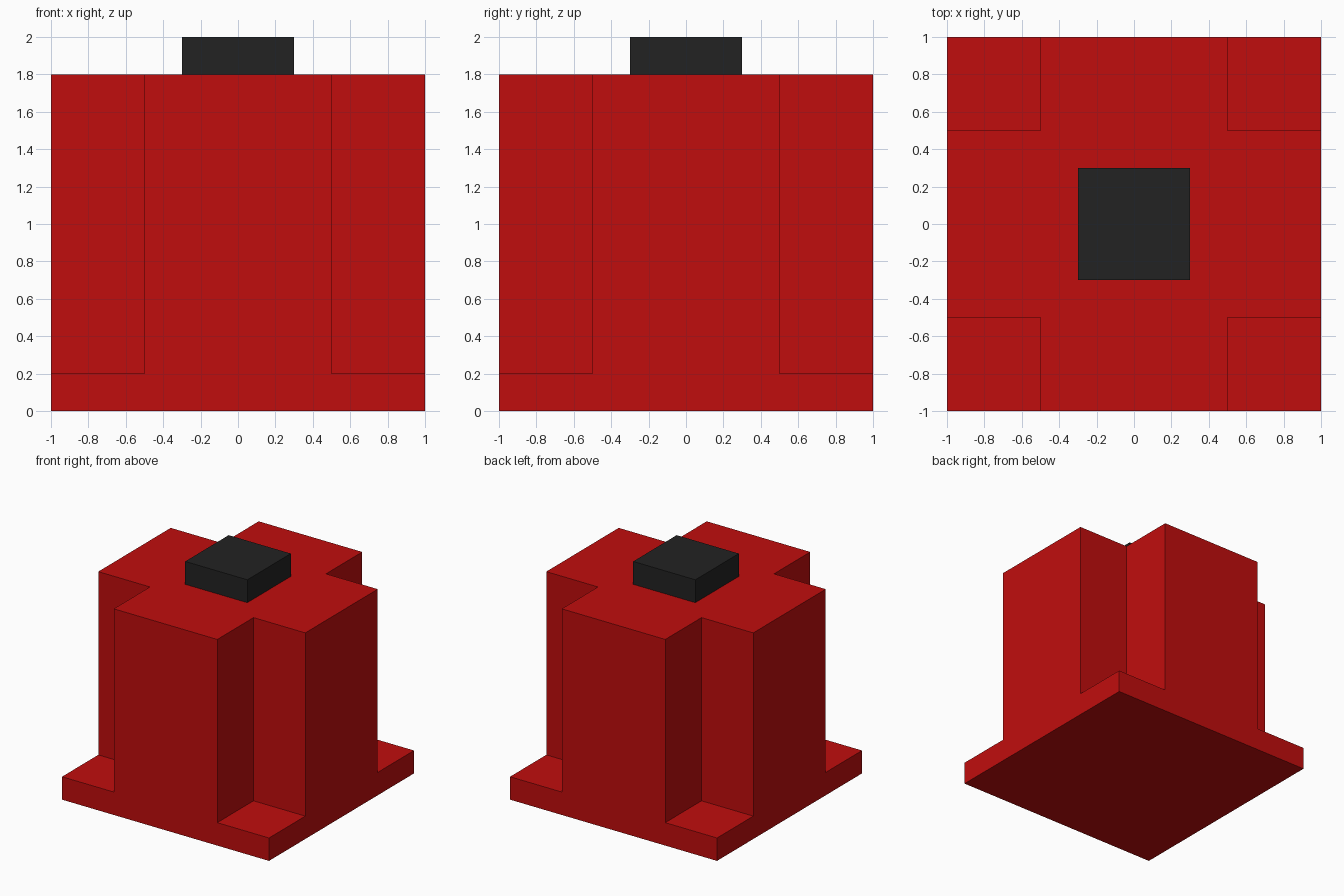
import bpy
import bmesh

cube = bpy.data.objects.get("Cube")
if cube:
    bpy.data.objects.remove(cube, do_unlink=True)


def make_material(name, rgb):
    mat = bpy.data.materials.new(name)
    mat.use_nodes = True
    color = (*rgb, 1.0)
    mat.diffuse_color = color
    mat.node_tree.nodes["Principled BSDF"].inputs["Base Color"].default_value = color
    return mat


def add_object(name, bm, mat):
    bmesh.ops.recalc_face_normals(bm, faces=bm.faces[:])
    mesh = bpy.data.meshes.new(name)
    bm.to_mesh(mesh)
    bm.free()
    mesh.materials.append(mat)
    obj = bpy.data.objects.new(name, mesh)
    bpy.context.collection.objects.link(obj)
    return obj


def raise_faces(bm, faces, height):
    """Extrude faces upward as one region and return the new top faces."""
    geom = bmesh.ops.extrude_face_region(bm, geom=faces)["geom"]
    verts = [g for g in geom if isinstance(g, bmesh.types.BMVert)]
    bmesh.ops.translate(bm, verts=verts, vec=(0, 0, height))
    return [g for g in geom if isinstance(g, bmesh.types.BMFace)]


red = make_material("red", (0.527, 0.004, 0.004))
black = make_material("black", (0.016, 0.016, 0.016))

BASE, BODY_TOP, TOP = 0.2, 1.8, 2.0
ARM = 0.5    # half width of the cross arms
KNOB = 0.3   # half width of the top block

# Body: square base slab with a cross-shaped column rising from it
bm = bmesh.new()
bmesh.ops.create_grid(bm, x_segments=3, y_segments=3, size=1.0)
for v in bm.verts:
    for i in (0, 1):
        if abs(v.co[i]) < 0.9:
            v.co[i] = ARM if v.co[i] > 0 else -ARM
bottom = bm.faces[:]
slab_top = raise_faces(bm, bottom, BASE)
# The grid's first faces stay behind only if the extrude kept them
if not any(abs(f.calc_center_median().z) < 1e-5 for f in bm.faces):
    rim = [e for e in bm.edges if e.is_boundary]
    bmesh.ops.contextual_create(bm, geom=rim)
cross = []
for f in slab_top:
    c = f.calc_center_median()
    if abs(c.x) < ARM or abs(c.y) < ARM:
        cross.append(f)
raise_faces(bm, cross, BODY_TOP - BASE)
# Remove faces buried beneath the column, then merge flat regions
buried = [f for f in bm.faces if any(len(e.link_faces) > 2 for e in f.edges)
          and abs(f.calc_center_median().z - BASE) < 1e-5
          and min(abs(f.calc_center_median().x), abs(f.calc_center_median().y)) < ARM]
if buried:
    bmesh.ops.delete(bm, geom=buried, context='FACES')
bmesh.ops.recalc_face_normals(bm, faces=bm.faces[:])
bmesh.ops.dissolve_limit(bm, angle_limit=0.01, verts=bm.verts[:], edges=bm.edges[:])
add_object("body", bm, red)

# Top block
bm = bmesh.new()
bmesh.ops.create_cube(bm, size=1.0)
for v in bm.verts:
    v.co.x *= 2 * KNOB
    v.co.y *= 2 * KNOB
    v.co.z = TOP if v.co.z > 0 else BODY_TOP
add_object("top_block", bm, black)
